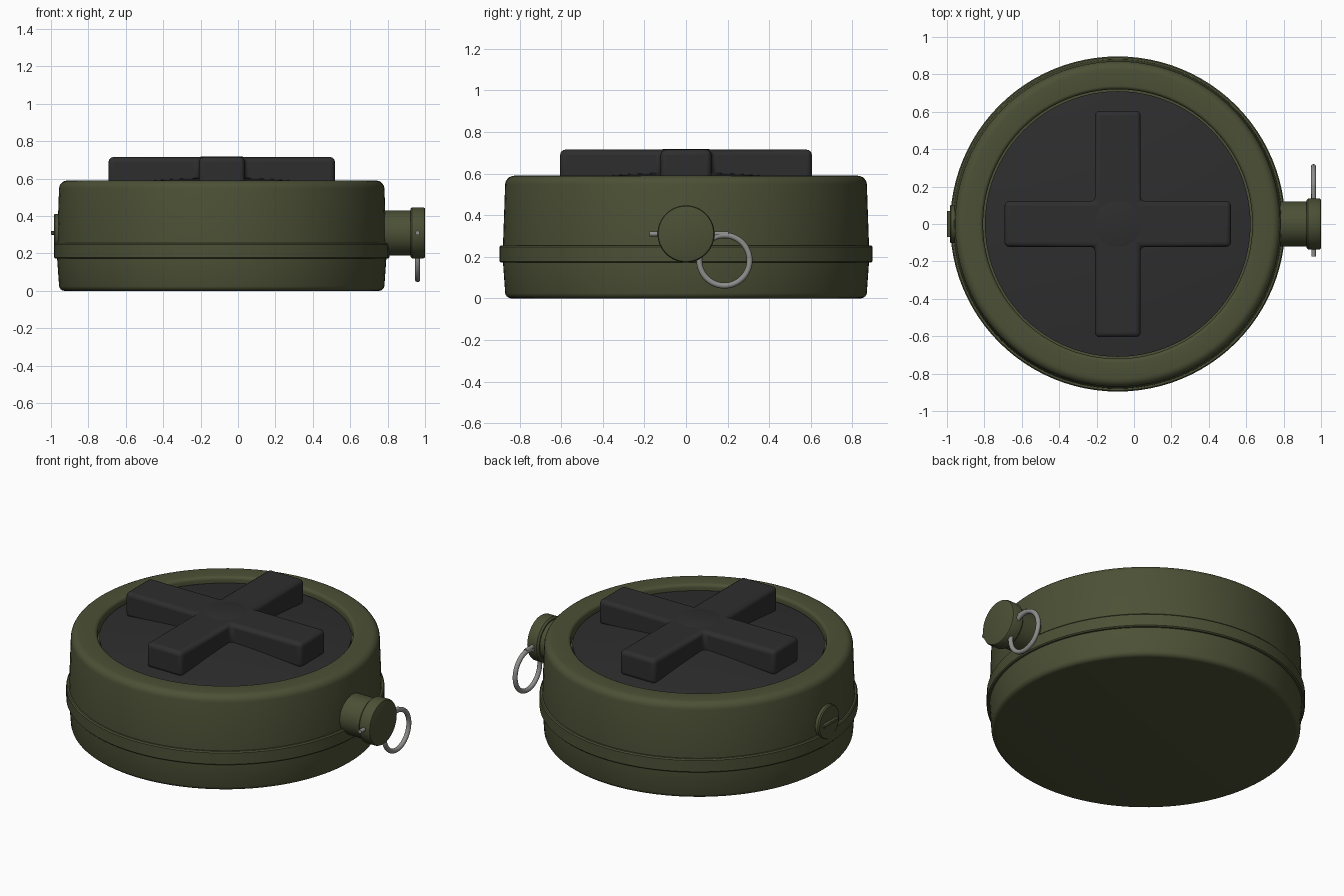
import bpy, bmesh, math
from mathutils import Matrix, Vector

if "Cube" in bpy.data.objects:
    bpy.data.objects.remove(bpy.data.objects["Cube"], do_unlink=True)


def material(name, rgb):
    m = bpy.data.materials.new(name)
    m.use_nodes = True
    m.diffuse_color = (*rgb, 1)
    bsdf = m.node_tree.nodes["Principled BSDF"]
    bsdf.inputs["Base Color"].default_value = (*rgb, 1)
    bsdf.inputs["Roughness"].default_value = 0.7
    return m


OLIVE = material("olive green", (0.072, 0.081, 0.036))
BLACK = material("charcoal", (0.027, 0.027, 0.027))
STEEL = material("grey steel", (0.27, 0.27, 0.26))
CX = -0.087      # body axis
FUZE_Z = 0.31    # height of the side fittings


def finish(obj, mat, angle=35):
    obj.data.materials.append(mat)
    bpy.ops.object.select_all(action="DESELECT")
    obj.select_set(True)
    bpy.context.view_layer.objects.active = obj
    bpy.ops.object.shade_smooth_by_angle(angle=math.radians(angle))
    return obj


def from_bmesh(name, bm, mat):
    bmesh.ops.recalc_face_normals(bm, faces=bm.faces)
    mesh = bpy.data.meshes.new(name)
    bm.to_mesh(mesh)
    bm.free()
    obj = bpy.data.objects.new(name, mesh)
    bpy.context.collection.objects.link(obj)
    return finish(obj, mat)


def lathe(name, profile, mat, origin, along_x=False, steps=96):
    """Revolve (radius, height) points round z, or round x for side fittings."""
    bm = bmesh.new()
    verts = [bm.verts.new((r, 0, h)) for r, h in profile]
    edges = [bm.edges.new(pair) for pair in zip(verts, verts[1:])]
    bmesh.ops.spin(bm, geom=verts + edges, axis=(0, 0, 1), cent=(0, 0, 0),
                   angle=math.tau, steps=steps, use_merge=True)
    bmesh.ops.remove_doubles(bm, verts=bm.verts, dist=1e-5)
    turn = Matrix.Rotation(math.pi / 2, 4, "Y") if along_x else Matrix()
    bm.transform(Matrix.Translation(origin) @ turn)
    return from_bmesh(name, bm, mat)


def arc(r, h, rad, start, end, n=5):
    """Rounded profile corner centred on (r, h), angles in degrees."""
    return [(r + rad * math.cos(math.radians(start + (end - start) * i / n)),
             h + rad * math.sin(math.radians(start + (end - start) * i / n)))
            for i in range(n + 1)]


def bevel(obj, width):
    mod = obj.modifiers.new("soft edges", "BEVEL")
    mod.width = width
    mod.segments = 4


# Round casing with a rounded lip and a recessed top
lathe("casing",
      [(0, 0)] + arc(0.84, 0.03, 0.03, -90, -10) + [(0.88, 0.17), (0.88, 0.26)]
      + arc(0.825, 0.545, 0.045, 5, 90) + arc(0.74, 0.57, 0.02, 90, 180)
      + [(0.72, 0.53), (0, 0.53)],
      OLIVE, (CX, 0, 0))

# Raised seam band
lathe("seam_band",
      [(0.87, 0.172), (0.89, 0.172), (0.896, 0.178), (0.896, 0.248),
       (0.89, 0.255), (0.87, 0.255)], OLIVE, (CX, 0, 0))

# Slightly domed pressure plate
dome = [(0.71 * i / 10, 0.606 - 0.05 * (i / 10) ** 2) for i in range(11)]
lathe("pressure_plate", dome + [(0.71, 0.53)], BLACK, (CX, 0, 0))

# Cross shaped pressure pad
ARM, HALF = 0.605, 0.122
corner = [(ARM, -HALF), (ARM, HALF), (HALF, HALF)]
bm = bmesh.new()
outline = [bm.verts.new(Matrix.Rotation(k * math.pi / 2, 3, "Z") @ Vector((x, y, 0.56)))
           for k in range(4) for x, y in corner]
base = bm.faces.new(outline)
top = bmesh.ops.extrude_face_region(bm, geom=[base])["geom"]
bmesh.ops.translate(bm, vec=(0, 0, 0.155),
                    verts=[v for v in top if isinstance(v, bmesh.types.BMVert)])
bm.transform(Matrix.Translation((CX, 0, 0)))
cross = from_bmesh("pressure_cross", bm, BLACK)
bevel(cross, 0.025)
lathe("cross_hub", [(0, 0.718), (0.11, 0.718), (0.125, 0.714), (0.125, 0.6)],
      BLACK, (CX, 0, 0), steps=48)

# Fuze neck and cap on the left side
lathe("fuze_neck", [(0, 0.7), (0.12, 0.7), (0.12, 0.93), (0, 0.93)],
      OLIVE, (0, 0, FUZE_Z), True, 48)
lathe("fuze_cap",
      [(0, 0.921), (0.127, 0.921), (0.137, 0.931), (0.137, 0.99),
       (0.133, 0.998), (0.128, 1.0), (0, 1.0)], OLIVE, (0, 0, FUZE_Z), True, 64)

# Safety pin and pull ring
bpy.ops.mesh.primitive_cylinder_add(vertices=20, radius=0.012, depth=0.38,
                                    location=(0.96, 0.015, FUZE_Z),
                                    rotation=(math.pi / 2, 0, 0))
pin = bpy.context.object
pin.name = "safety_pin"
finish(pin, STEEL)
bpy.ops.mesh.primitive_torus_add(major_radius=0.121, minor_radius=0.014,
                                 major_segments=64, minor_segments=14,
                                 location=(0.96, 0.185, 0.182),
                                 rotation=(0, math.pi / 2, 0))
ring = bpy.context.object
ring.name = "pull_ring"
finish(ring, STEEL, 60)

# Screw plug with a grip bar on the right side
lathe("side_plug",
      [(0, -0.9), (0.102, -0.9), (0.102, -0.978), (0.096, -0.985), (0, -0.985)],
      OLIVE, (0, 0, FUZE_Z), True, 48)
bpy.ops.mesh.primitive_cube_add(size=1, location=(-0.985, 0, FUZE_Z))
bar = bpy.context.object
bar.name = "plug_grip_bar"
bar.scale = (0.03, 0.14, 0.02)
bpy.ops.object.transform_apply(location=False, rotation=False, scale=True)
finish(bar, OLIVE)
bevel(bar, 0.004)
